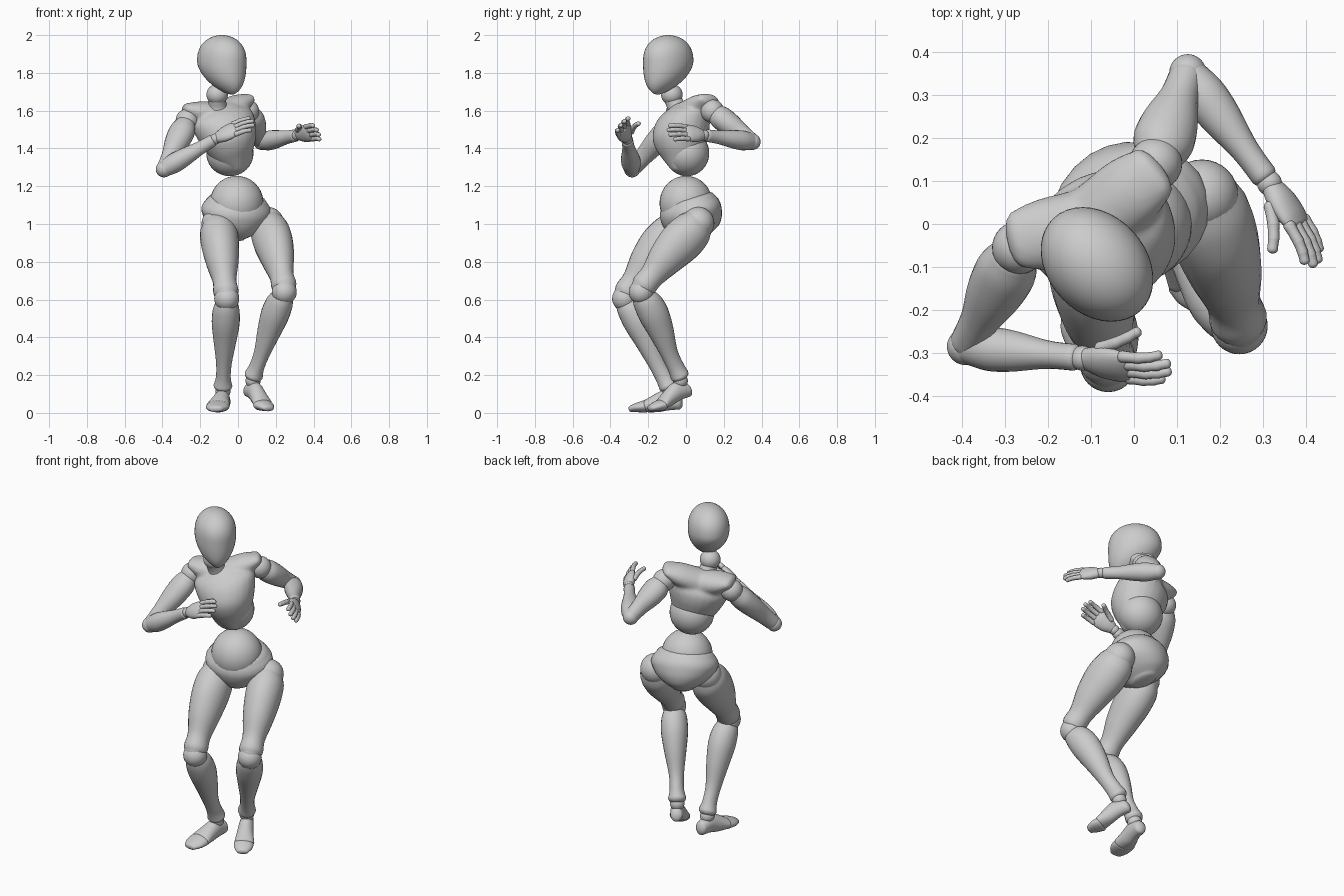
import bpy, bmesh, math
from mathutils import Vector, Matrix

if "Cube" in bpy.data.objects:
    bpy.data.objects.remove(bpy.data.objects["Cube"])

SIDES = 24


def finish(name, bm):
    bmesh.ops.recalc_face_normals(bm, faces=bm.faces)
    for f in bm.faces:
        f.smooth = True
    me = bpy.data.meshes.new(name)
    bm.to_mesh(me)
    bm.free()
    ob = bpy.data.objects.new(name, me)
    bpy.context.collection.objects.link(ob)
    return ob


def catmull(a, b, c, d, t):
    return [0.5 * (2 * q + (r - p) * t + (2 * p - 5 * q + 4 * r - s) * t * t
                   + (3 * q - p - 3 * r + s) * t ** 3) for p, q, r, s in zip(a, b, c, d)]


def tube(name, st, hint=(0, -1, 0), cap=0.6, steps=5, sides=SIDES):
    """Loft of ellipses; station = x, y, z, side radius, front radius."""
    axis = (Vector(st[-1][:3]) - Vector(st[0][:3])).normalized()
    v = Vector(hint)
    v = (v - axis * v.dot(axis)).normalized()
    u = v.cross(axis)
    ext = [st[0]] + list(st) + [st[-1]]
    rows = [catmull(*ext[i:i + 4], k / steps) for i in range(len(st) - 1) for k in range(steps)]
    rows.append(list(st[-1]))

    def dome(row, sgn):
        r = min(row[3], row[4]) * cap * sgn
        return [list(Vector(row[:3]) + axis * r * math.sin(a)) + [row[3] * math.cos(a), row[4] * math.cos(a)]
                for a in (0.4, 0.8, 1.2, 1.5)]
    rows = dome(rows[0], -1)[::-1] + rows + dome(rows[-1], 1)
    bm = bmesh.new()
    rings = []
    for r in rows:
        c = Vector(r[:3])
        rings.append([bm.verts.new(c + u * r[3] * math.cos(2 * math.pi * k / sides)
                                   + v * r[4] * math.sin(2 * math.pi * k / sides)) for k in range(sides)])
    for a, b in zip(rings, rings[1:]):
        for k in range(sides):
            j = (k + 1) % sides
            bm.faces.new((a[k], a[j], b[j], b[k]))
    bm.faces.new(rings[0])
    bm.faces.new(rings[-1])
    return finish(name, bm)


def limb(name, p, q, prof, hint, cap=0.6):
    """Profile rows: fraction along p-q, side radius, front radius, forward shift."""
    p, q = Vector(p), Vector(q)
    ax = (q - p).normalized()
    h = Vector(hint)
    h = (h - ax * h.dot(ax)).normalized()
    return tube(name, [[*(p.lerp(q, t) + h * o), a, b] for t, a, b, o in prof], h, cap)


def ball(name, c, r):
    bm = bmesh.new()
    bmesh.ops.create_uvsphere(bm, u_segments=32, v_segments=20, radius=1)
    r = (r, r, r) if isinstance(r, float) else r
    bm.transform(Matrix.Translation(c) @ Matrix.Diagonal((*r, 1)))
    return finish(name, bm)


# head: egg with the jaw tapering forward to the chin
bm = bmesh.new()
bmesh.ops.create_uvsphere(bm, u_segments=40, v_segments=32, radius=1)
for vt in bm.verts:
    x, y, z = vt.co
    t = abs(z)
    w = max(0.0, 1 - t ** (2.4 if z > 0 else 7)) ** 0.5
    ring = max(math.hypot(x, y), 1e-6)
    x, y = x / ring * w, y / ring * w
    if z >= 0:
        vt.co = (x * 0.114, y * 0.148, z * 0.14)
    else:
        vt.co = (x * 0.114 * (1 - 0.74 * t ** 2.0), y * 0.148 * (1 - 0.62 * t ** 1.7) - 0.078 * t ** 1.6, -0.175 * t)
bm.transform(Matrix.Translation((-0.086, -0.094, 1.86)) @ Matrix.Rotation(math.radians(43), 4, 'Z'))
finish("head", bm)
ball("neck_ball", (-0.11, -0.075, 1.685), (0.057, 0.057, 0.055))
tube("neck", [(-0.107, -0.045, 1.6, 0.055, 0.055), (-0.108, -0.055, 1.63, 0.048, 0.048),
              (-0.11, -0.07, 1.66, 0.045, 0.045)])

# chest: V-shaped shell lofted upward, merged with two shoulder wings
FWD = Vector((0.43, -0.9, 0.0))
O = Vector((-0.045, 0.0, 1.385))
UP = (Vector((-0.1, -0.03, 1.65)) - O).normalized()
chest_prof = [(-0.1, 0.045, 0.055, 0.045), (-0.05, 0.09, 0.09, 0.04), (0.0, 0.122, 0.122, 0.038), (0.06, 0.148, 0.142, 0.031),
              (0.13, 0.168, 0.142, 0.008), (0.185, 0.168, 0.12, -0.012), (0.225, 0.11, 0.075, -0.015)]
chest = tube("chest", [[*(O + UP * d + FWD * f), a, b] for d, a, b, f in chest_prof], FWD, 0.4)
wings = [tube("wing", [(-0.1, 0.0, 1.575, 0.07, 0.085), (*m, 0.06, 0.085), (*e, 0.034, 0.068)], FWD, 0.7)
         for m, e in (((-0.205, -0.025, 1.59), (-0.272, -0.037, 1.607)), ((-0.01, 0.075, 1.625), (0.045, 0.12, 1.658)))]
with bpy.context.temp_override(active_object=chest, object=chest, selected_objects=[chest] + wings,
                               selected_editable_objects=[chest] + wings):
    bpy.ops.object.join()
rm = chest.modifiers.new("merge", 'REMESH')
rm.mode, rm.voxel_size, rm.use_smooth_shade = 'VOXEL', 0.009, True
sm = chest.modifiers.new("soften", 'SMOOTH')
sm.factor, sm.iterations = 0.5, 10
ball("ribcage_ball", (-0.043, 0.005, 1.375), (0.125, 0.118, 0.122))

# waist ball and pelvis bowl, tipped forward
HIPS_FWD = Vector((0.32, -0.947, 0.0))
ball("waist_ball", (-0.007, 0.0, 1.11), (0.142, 0.14, 0.145))
PU = Vector((0.08, -0.19, 0.96)).normalized()
PC = Vector((-0.01, 0.026, 1.058))
pelvis_prof = [(-0.125, 0.06, 0.085, -0.005), (-0.095, 0.11, 0.13, -0.005), (-0.05, 0.16, 0.155, -0.003),
               (0.0, 0.186, 0.163, 0.0), (0.035, 0.183, 0.158, 0.0), (0.065, 0.162, 0.142, 0.0)]
tube("pelvis", [[*(PC + PU * d + HIPS_FWD * f), a, b] for d, a, b, f in pelvis_prof], HIPS_FWD, 0.3)

# legs
thigh = [(-0.03, 0.07, 0.08, 0.0), (0.1, 0.098, 0.108, 0.0), (0.3, 0.1, 0.116, 0.008), (0.55, 0.085, 0.096, 0.015),
         (0.78, 0.063, 0.069, 0.012), (0.92, 0.067, 0.068, 0.012), (0.98, 0.057, 0.058, 0.012)]
shin = [(0.04, 0.055, 0.06, 0.0), (0.13, 0.07, 0.076, -0.008), (0.28, 0.074, 0.081, -0.012), (0.48, 0.061, 0.068, -0.01),
        (0.72, 0.042, 0.047, 0.0), (0.88, 0.039, 0.045, 0.0), (0.98, 0.05, 0.05, 0.0)]
legs = {"right": ((-0.108, -0.04, 1.0), (-0.06, -0.325, 0.605), (-0.08, -0.09, 0.135), (0.0, -1, 0.3)),
        "left": ((0.158, 0.065, 1.005), (0.245, -0.237, 0.64), (0.08, -0.03, 0.19), (0.45, -0.9, 0.3))}
for side, (hip, knee, ankle, fwd) in legs.items():
    ball(side + "_hip_ball", Vector(hip), 0.085)
    limb(side + "_thigh", hip, knee, thigh, fwd)
    ball(side + "_knee_ball", Vector(knee), 0.066)
    limb(side + "_shin", knee, ankle, shin, fwd)
    ball(side + "_ankle_ball", Vector(ankle) - Vector((0, 0, 0.02)), 0.04)

# feet: heel-to-ball block and separate toe piece
tube("right_foot", [(-0.075, -0.04, 0.06, 0.036, 0.042), (-0.083, -0.1, 0.068, 0.042, 0.055),
                    (-0.094, -0.15, 0.054, 0.05, 0.05), (-0.105, -0.205, 0.038, 0.062, 0.035)], (0, 0, 1), 0.6)
tube("right_toes", [(-0.106, -0.215, 0.035, 0.062, 0.033), (-0.112, -0.255, 0.029, 0.059, 0.026),
                    (-0.118, -0.29, 0.022, 0.04, 0.018)], (0, 0, 1), 0.7)
tube("left_foot", [(0.06, 0.005, 0.122, 0.034, 0.04), (0.088, -0.045, 0.115, 0.04, 0.05),
                   (0.108, -0.085, 0.085, 0.045, 0.045), (0.13, -0.125, 0.05, 0.055, 0.032)], (0.3, -0.5, 1), 0.6)
tube("left_toes", [(0.13, -0.13, 0.042, 0.055, 0.031), (0.147, -0.16, 0.034, 0.05, 0.025),
                   (0.16, -0.185, 0.025, 0.034, 0.017)], (0, 0, 1), 0.7)


# hands: palm, four three-piece fingers and a thumb
def hand(side, wrist, knuckle, w, sgn, bend):
    wrist, knuckle, w = Vector(wrist), Vector(knuckle), Vector(w)
    d = (knuckle - wrist).normalized()
    w = (w - d * w.dot(d)).normalized()
    n = d.cross(w) * sgn
    ball(side + "_wrist_ball", wrist, 0.029)
    L = (knuckle - wrist).length
    tube(side + "_palm", [[*(wrist + d * L * t), a, b] for t, a, b in
                          ((0.1, 0.03, 0.024), (0.4, 0.045, 0.028), (0.75, 0.05, 0.024), (0.95, 0.046, 0.017))], n, 0.6)

    def digit(name, p, dirn, lens, r, curl):
        ang = curl * 0.5
        for i, l in enumerate(lens):
            q = p + (dirn * math.cos(ang) + n * math.sin(ang)) * l
            tube(f"{name}_{i + 1}", [(*p, r, r), (*p.lerp(q, 0.5), r * 0.9, r * 0.9), (*q, r * 0.92, r * 0.92)],
                 w, 0.8, 2, 12)
            p, ang, r = q, ang + curl, r * 0.94
    for k in range(4):
        o = k - 1.5
        s = (0.95, 1.05, 1.0, 0.82)[k]
        digit(f"{side}_finger{k + 1}", knuckle + w * o * 0.025 - d * abs(o) * 0.005, (d + w * o * 0.03).normalized(),
              [0.043 * s, 0.029 * s, 0.023 * s], 0.0145, bend)
    digit(side + "_thumb", wrist + d * L * 0.4 - w * 0.034 + n * 0.014, (d * 0.88 - w * 0.36 + n * 0.15).normalized(),
          [0.042, 0.032, 0.026], 0.0155, 0.2)


# arms
upper = [(0.0, 0.058, 0.055, 0.0), (0.15, 0.071, 0.063, 0.0), (0.4, 0.066, 0.06, 0.0), (0.7, 0.046, 0.049, 0.0),
         (0.95, 0.041, 0.043, 0.0)]
fore = [(0.02, 0.041, 0.043, 0.0), (0.2, 0.051, 0.052, 0.0), (0.4, 0.048, 0.048, 0.0), (0.7, 0.033, 0.036, 0.0),
        (0.93, 0.031, 0.033, 0.0)]
arms = {"right": ((-0.268, -0.055, 1.548), (-0.392, -0.285, 1.29), (-0.12, -0.312, 1.45)),
        "left": ((0.05, 0.14, 1.597), (0.125, 0.352, 1.435), (0.315, 0.095, 1.47))}
for side, (sh, el, wr) in arms.items():
    ball(side + "_shoulder_ball", Vector(sh), 0.062)
    limb(side + "_upper_arm", Vector(sh).lerp(Vector(el), 0.1), el, upper, (0, 0, 1))
    ball(side + "_elbow_ball", Vector(el), 0.043)
    limb(side + "_forearm", el, wr, fore, (0, 0, 1))
hand("right", arms["right"][2], (-0.012, -0.335, 1.506), (0, -0.6, -0.8), 1, 0.2)
hand("left", arms["left"][2], (0.383, -0.002, 1.484), (0.5, 0.1, -0.8), -1, 0.16)
